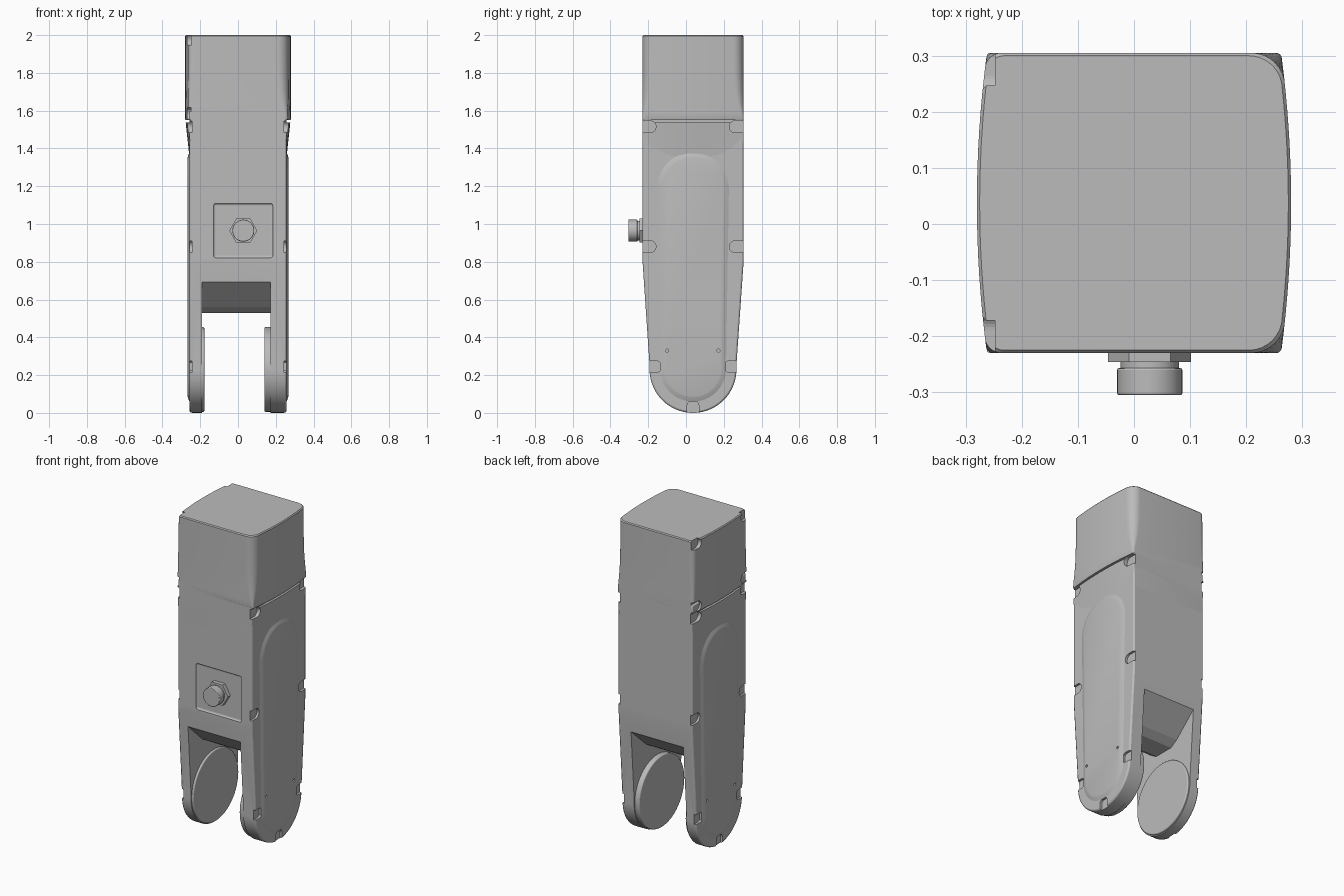
import bpy, bmesh, math
from mathutils import Vector

if "Cube" in bpy.data.objects:
    bpy.data.objects.remove(bpy.data.objects["Cube"], do_unlink=True)

grey = bpy.data.materials.new("matte_grey")
grey.use_nodes = True
grey.diffuse_color = (0.5, 0.5, 0.5, 1)
grey.node_tree.nodes["Principled BSDF"].inputs["Base Color"].default_value = (0.5, 0.5, 0.5, 1)

FRONT, BACK, MID = -0.23, 0.305, 0.037      # body depth and centre line
HINGE_Z, HINGE_R = 0.23, 0.23               # rounded lower end


def add_loft(bm, rings):
    """Skin a stack of equal-length rings and close both ends."""
    loops = [[bm.verts.new(p) for p in ring] for ring in rings]
    for a, b in zip(loops, loops[1:]):
        for i in range(len(a)):
            j = (i + 1) % len(a)
            bm.faces.new((a[i], a[j], b[j], b[i]))
    bm.faces.new(loops[0])
    bm.faces.new(loops[-1])


def make(name, *lofts, helper=False):
    bm = bmesh.new()
    for rings in lofts:
        add_loft(bm, rings)
    bmesh.ops.recalc_face_normals(bm, faces=bm.faces)
    mesh = bpy.data.meshes.new(name)
    bm.to_mesh(mesh)
    bm.free()
    mesh.materials.append(grey)
    ob = bpy.data.objects.new(name, mesh)
    bpy.context.collection.objects.link(ob)
    ob.hide_render = helper
    if helper:
        ob.display_type = 'WIRE'
        ob.hide_set(True)
    return ob


def bevel(ob, width, segments=3):
    m = ob.modifiers.new("soft_edge", 'BEVEL')
    m.width, m.segments = width, segments
    m.limit_method, m.angle_limit = 'ANGLE', math.radians(50)


def cut(ob, cutter):
    m = ob.modifiers.new("cut", 'BOOLEAN')
    m.operation, m.solver, m.object = 'DIFFERENCE', 'EXACT', cutter


def along_x(outline, *xs):
    return [[(x, y, z) for y, z in outline] for x in xs]


def disc(y, z, r, n=48):
    return [(y + r * math.cos(math.tau * i / n), z + r * math.sin(math.tau * i / n)) for i in range(n)]


def arc(y, z, r, start, end, n=24):
    angles = [math.radians(start + (end - start) * i / n) for i in range(n + 1)]
    return [(y + r * math.cos(a), z + r * math.sin(a)) for a in angles]


def along_y(x, z, r, n, *ys):
    pts = disc(x, z, r, n)
    return [[(px, y, pz) for px, pz in pts] for y in ys]


def section(z, corner, bow, r_left, r_right, inset=0.0):
    """Horizontal slice with bowed sides and its own corner radius on each side."""
    y0, y1 = FRONT + inset, BACK - inset
    mid, half = (y0 + y1) / 2, (y1 - y0) / 2
    ring = []
    for side, r in ((1, r_right), (-1, r_left)):
        width = lambda y: corner - inset + bow * (1 - ((y - mid) / half) ** 2)
        lower = []
        for i in range(9):
            t = math.pi / 2 * (1 - i / 8)
            y = y0 + r - r * math.sin(t)
            lower.append((side * (width(y0 + r) - r * (1 - math.cos(t))), y, z))
        span = [y0 + r + (y1 - y0 - 2 * r) * i / 16 for i in range(1, 16)]
        flank = [(side * width(y), y, z) for y in span]
        upper = [(x, 2 * mid - y, z) for x, y, z in reversed(lower)]
        half_ring = lower + flank + upper
        ring += half_ring if side > 0 else half_ring[::-1]
    return ring


# Fork cutter between the ears, with a wedge-shaped ceiling
fork = [(-0.6, -0.1), (0.6, -0.1), (0.6, 0.7), (BACK, 0.7), (0.15, 0.56), (0.1, 0.53),
        (-0.03, 0.53), (-0.08, 0.56), (FRONT, 0.7), (-0.6, 0.7)]
fork_cutter = make("fork_cutter", along_x(fork, -0.19, 0.172), helper=True)

# Shallow recess for the connector panel
panel = [(-0.13, 0.82), (0.185, 0.82), (0.185, 1.11), (-0.13, 1.11)]
panel_cutter = make("panel_cutter", [[(x, y, z) for x, z in panel] for y in (-0.4, -0.221)], helper=True)
bevel(panel_cutter, 0.012)


def screw_notch(y, z, dy, dz, x0, x1, r=0.031):
    """Rounded pocket that runs out through the nearest edge."""
    heading = math.degrees(math.atan2(dz, dy))
    pts = arc(y, z, r, heading + 90, heading + 270, 16)
    pts += [(py + dy * 0.1, pz + dz * 0.1) for py, pz in (pts[-1], pts[0])]
    return along_x(pts, x0, x1)


# Screw pockets and pin holes on both covers, and on the left-hand cap plate
cover_spots = [(y, z, d, 0) for z, a, b in ((1.515, -0.19, 0.26), (0.88, -0.19, 0.26), (0.245, -0.16, 0.232))
               for y, d in ((a, -1), (b, 1))] + [(MID, 0.036, 0, -1)]
pockets = [screw_notch(*s, side * 0.243, side * 0.4) for s in cover_spots for side in (1, -1)]
pins = [along_x(disc(y, 0.33, 0.008, 12), side * 0.258, side * 0.4)
        for y in (-0.1, 0.172) for side in (1, -1)]
pocket_cutter = make("screw_pocket_cutter", *pockets, helper=True)
pin_cutter = make("pin_hole_cutter", *pins, helper=True)
cap_spots = [(y, z, d, 0) for z in (1.585, 1.975) for y, d in ((-0.19, -1), (0.265, 1))]
cap_cutter = make("cap_pocket_cutter", *[screw_notch(*s, -0.248, -0.4) for s in cap_spots], helper=True)

# Main body: straight column tapering into a round lower end
outline = [(FRONT, 1.6), (FRONT, 0.8)] + arc(MID, HINGE_Z, HINGE_R, 176, 364, 40) + [(BACK, 0.8), (BACK, 1.6)]
body = make("main_body", along_x(outline, -0.257, 0.257))
bevel(body, 0.009, 2)
for c in (fork_cutter, panel_cutter, pocket_cutter):
    cut(body, c)

# Flared shoulders under the cap seam
shoulder = make("shoulder_flare", [section(z, c, b, 0.006, 0.006) for z, c, b in
                ((1.34, 0.25, 0.006), (1.42, 0.254, 0.01), (1.49, 0.258, 0.014), (1.538, 0.261, 0.016))])
cut(shoulder, pocket_cutter)

# Cap: sharp at the seam, rounding off toward the top
cap = make("top_cap", [section(z, 0.262, 0.018, r * 0.5, r, inset) for z, r, inset in
           ((1.55, 0.01, 0.002), (1.555, 0.01, 0), (1.59, 0.018, 0), (1.64, 0.034, 0), (1.7, 0.047, 0),
            (1.78, 0.056, 0), (1.9, 0.06, 0), (1.994, 0.06, 0), (2.0, 0.06, 0.005))])
cut(cap, cap_cutter)


# Raised tapered pads on both side covers
def pad_outline(shrink):
    return arc(MID, 1.19, 0.19 - shrink, 0, 180) + arc(MID, 0.235, 0.175 - shrink, 180, 360)


smooth = [body, shoulder, cap]
for side, name in ((1, "left"), (-1, "right")):
    rings = [[(side * x, y, z) for y, z in pad_outline(s)]
             for x, s in ((0.24, 0), (0.257, 0), (0.265, 0.02), (0.267, 0.028))]
    pad = make(name + "_cover_pad", rings)
    cut(pad, pin_cutter)
    smooth.append(pad)

# Hinge discs on the inner faces of the ears
for name, x0, x1 in (("left_hinge_disc", 0.18, 0.14), ("right_hinge_disc", -0.2, -0.178)):
    d = make(name, along_x(disc(MID, HINGE_Z, 0.224, 72), x0, x1))
    bevel(d, 0.006)
    smooth.append(d)

# Connector: hex nut, neck and round plug
CX, CZ = 0.028, 0.965
nut = make("connector_nut", along_y(CX, CZ, 0.074, 6, -0.215, -0.246))
neck = make("connector_neck", along_y(CX, CZ, 0.052, 48, -0.24, -0.26))
plug = make("connector_plug", along_y(CX, CZ, 0.058, 48, -0.257, -0.305))
bevel(plug, 0.003, 2)
smooth += [neck, plug]

bpy.ops.object.select_all(action='DESELECT')
for ob in smooth:
    ob.select_set(True)
bpy.context.view_layer.objects.active = body
bpy.ops.object.shade_smooth_by_angle(angle=math.radians(28))
